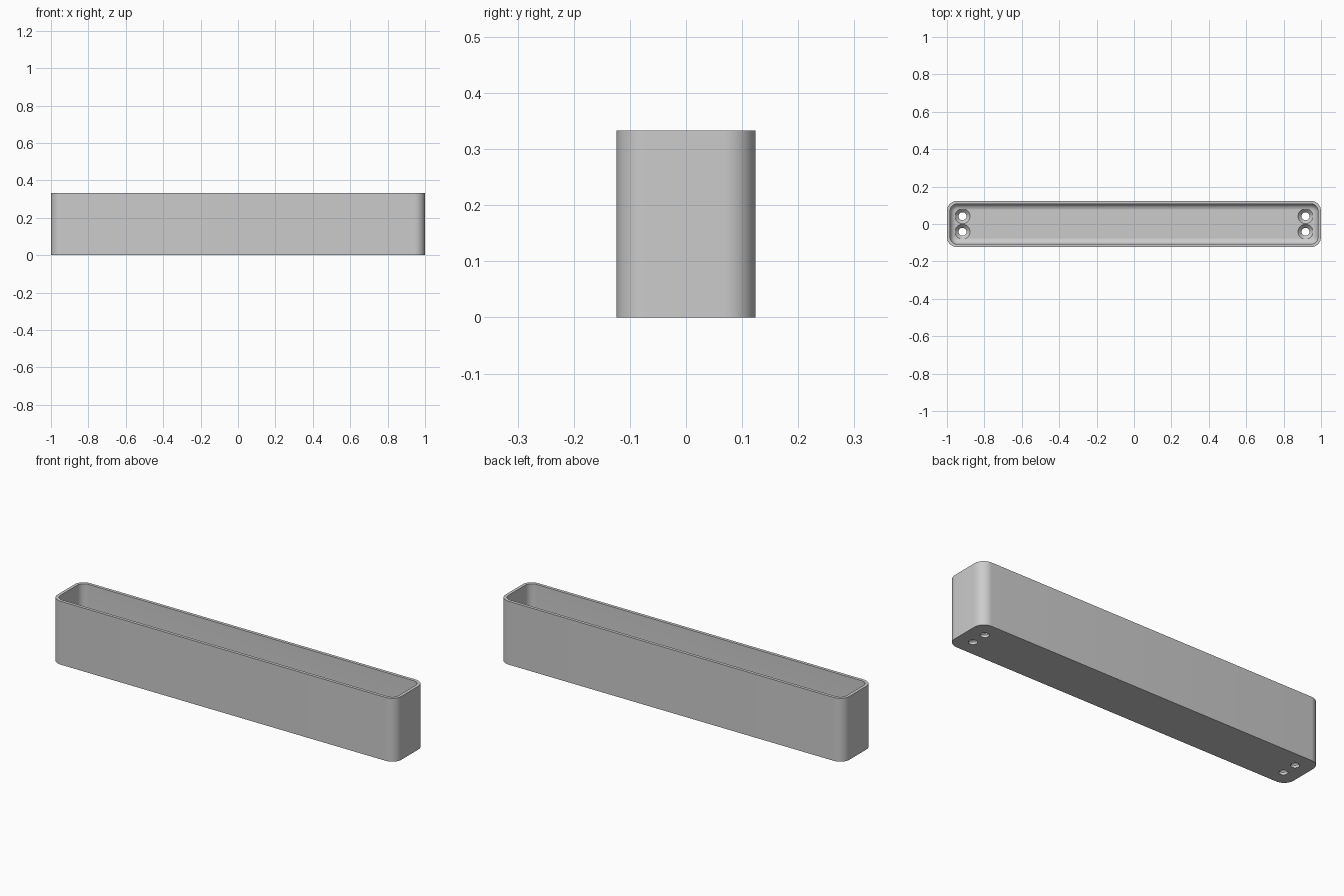
import bpy
import bmesh
from math import sin, cos, pi

old = bpy.data.objects.get("Cube")
if old:
    bpy.data.objects.remove(old, do_unlink=True)

# Main sizes
HALF_X, HALF_Y, HEIGHT = 1.0, 0.124, 0.333
CORNER, WALL, FLOOR, FILLET = 0.055, 0.0165, 0.033, 0.033
CORNER_STEPS, FILLET_STEPS, HOLE_SIDES = 12, 8, 40

grey = bpy.data.materials.new("plain grey")
grey.use_nodes = True
colour = (0.6, 0.6, 0.6, 1)
grey.diffuse_color = colour
grey.node_tree.nodes["Principled BSDF"].inputs["Base Color"].default_value = colour


def rounded_ring(bm, inset, z):
    """Rounded rectangle, shrunk evenly by inset."""
    r = CORNER - inset
    cx, cy = HALF_X - CORNER, HALF_Y - CORNER
    ring = []
    for q, (sx, sy) in enumerate([(1, 1), (-1, 1), (-1, -1), (1, -1)]):
        for i in range(CORNER_STEPS + 1):
            a = (q + i / CORNER_STEPS) * pi / 2
            ring.append(bm.verts.new((sx * cx + r * cos(a), sy * cy + r * sin(a), z)))
    return ring


def loft(bm, rings):
    """Skin the rings in order and cap both ends."""
    for a, b in zip(rings, rings[1:]):
        n = len(a)
        for i in range(n):
            j = (i + 1) % n
            bm.faces.new((a[i], a[j], b[j], b[i]))
    bm.faces.new(rings[0][::-1])
    bm.faces.new(rings[-1])


def make_object(name, bm):
    bmesh.ops.recalc_face_normals(bm, faces=bm.faces)
    mesh = bpy.data.meshes.new(name)
    bm.to_mesh(mesh)
    bm.free()
    mesh.materials.append(grey)
    obj = bpy.data.objects.new(name, mesh)
    bpy.context.collection.objects.link(obj)
    return obj


# Tray shell: outer wall, flat rim, inner wall and curved edge down to the floor
bm = bmesh.new()
profile = [(0, 0), (0, HEIGHT), (WALL, HEIGHT)]
for i in range(FILLET_STEPS + 1):
    a = i / FILLET_STEPS * pi / 2
    profile.append((WALL + FILLET * (1 - cos(a)), FLOOR + FILLET * (1 - sin(a))))
loft(bm, [rounded_ring(bm, inset, z) for inset, z in profile])
tray = make_object("tray", bm)

# Countersunk screw holes, a pair at each end
bm = bmesh.new()
hole = [(0.021, -0.05), (0.021, 0.013), (0.04, FLOOR), (0.04, 0.1)]
for x in (-0.917, 0.917):
    for y in (-0.0415, 0.0415):
        loft(bm, [[bm.verts.new((x + r * cos(2 * pi * i / HOLE_SIDES),
                                 y + r * sin(2 * pi * i / HOLE_SIDES), z))
                   for i in range(HOLE_SIDES)] for r, z in hole])
cutter = make_object("hole_cutter", bm)
cutter.hide_render = True

cut = tray.modifiers.new("screw holes", "BOOLEAN")
cut.operation = "DIFFERENCE"
cut.solver = "EXACT"
cut.object = cutter

bpy.ops.object.select_all(action="DESELECT")
tray.select_set(True)
bpy.context.view_layer.objects.active = tray
bpy.ops.object.modifier_apply(modifier=cut.name)
bpy.data.objects.remove(cutter, do_unlink=True)
bpy.ops.object.shade_smooth_by_angle(angle=pi / 6)
